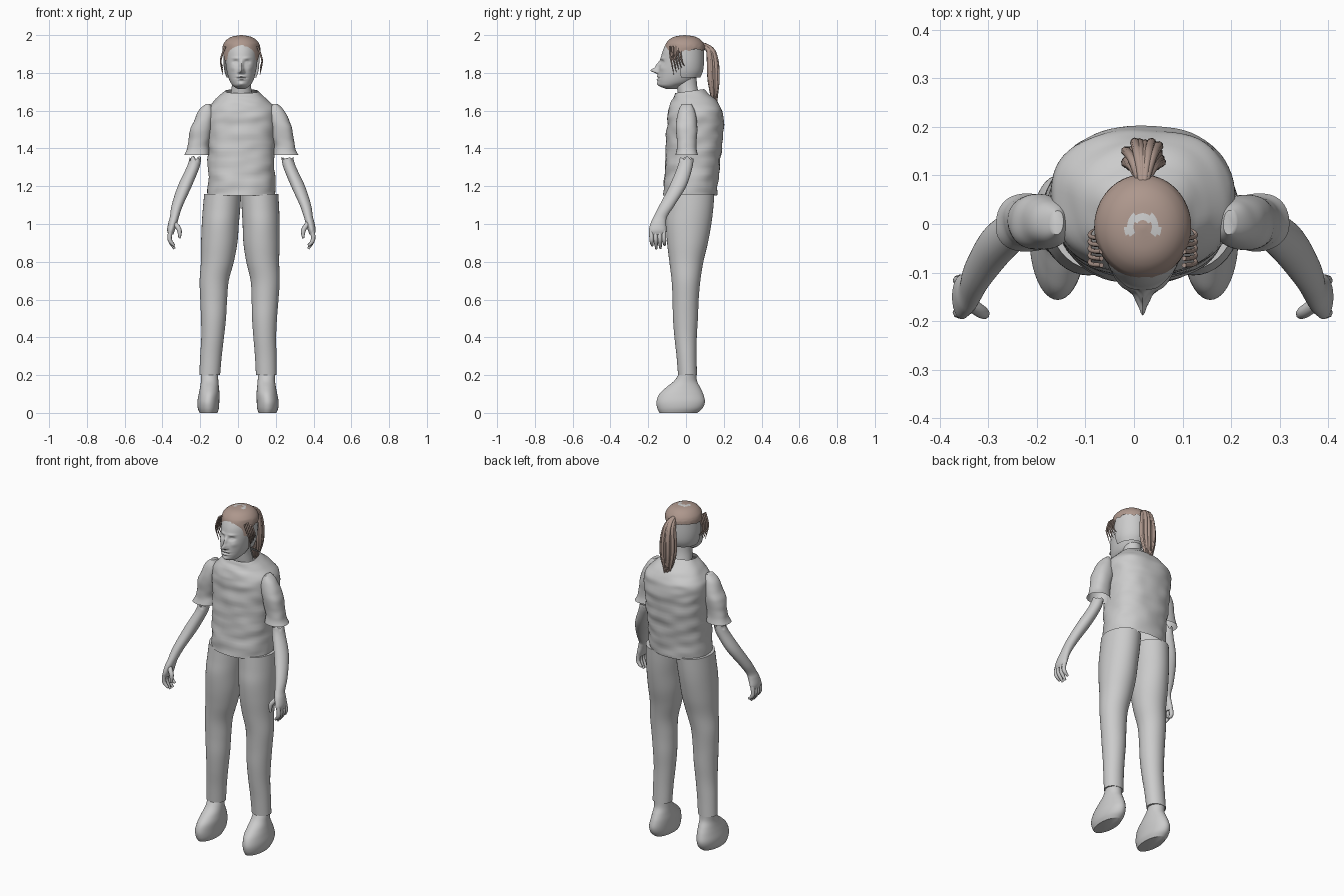
import bpy, bmesh, math, random
from mathutils import Vector, noise

cube = bpy.data.objects.get("Cube")
if cube:
    bpy.data.objects.remove(cube, do_unlink=True)
random.seed(4)
MID = 0.018  # x of the body's centre line


def material(name, rgb):
    m = bpy.data.materials.new(name)
    m.use_nodes = True
    m.diffuse_color = (*rgb, 1)
    m.node_tree.nodes["Principled BSDF"].inputs["Base Color"].default_value = (*rgb, 1)
    return m


GREY = material("plain grey", (0.6, 0.6, 0.6))
HAIR = material("hair brown", (0.42, 0.31, 0.265))


def blend(rows, t):
    """Catmull-Rom through the section rows, t from 0 to 1."""
    f = t * (len(rows) - 1)
    i = min(int(f), len(rows) - 2)
    u = f - i
    a, b, c, d = (rows[max(0, min(len(rows) - 1, i + k))] for k in (-1, 0, 1, 2))
    return [q + 0.5 * u * (r - p + u * (2*p - 5*q + 4*r - s + u * (3*(q - r) + s - p)))
            for p, q, r, s in zip(a, b, c, d)]


def loft(name, rows, mat=GREY, rings=40, segs=40, caps=(True, True), arc=None, shape=None, power=1.0):
    """Skin horizontal sections (z, x, y, half width, half depth)."""
    bm = bmesh.new()
    grid = []
    n = segs + 1 if arc else segs
    for k in range(rings + 1):
        z, x, y, rx, ry = blend(rows, k / rings)
        ring = []
        for j in range(n):
            a = arc[0] + (arc[1] - arc[0]) * j / segs if arc else math.tau * j / segs
            c, s = math.cos(a), math.sin(a)
            p = Vector((x + rx * math.copysign(abs(c) ** power, c),
                        y + ry * math.copysign(abs(s) ** power, s), z))
            ring.append(bm.verts.new(shape(p) if shape else p))
        grid.append(ring)
    for lo, hi in zip(grid, grid[1:]):
        for j in range(segs):
            m = (j + 1) % n
            bm.faces.new((lo[j], lo[m], hi[m], hi[j]))
    if caps[0]:
        bm.faces.new(grid[0][::-1])
    if caps[1]:
        bm.faces.new(grid[-1])
    if rows[-1][0] < rows[0][0]:
        bmesh.ops.reverse_faces(bm, faces=bm.faces)
    me = bpy.data.meshes.new(name)
    bm.to_mesh(me)
    bm.free()
    ob = bpy.data.objects.new(name, me)
    bpy.context.collection.objects.link(ob)
    me.materials.append(mat)
    bpy.ops.object.select_all(action="DESELECT")
    ob.select_set(True)
    bpy.context.view_layer.objects.active = ob
    bpy.ops.object.shade_smooth_by_angle(angle=math.radians(50))
    return ob


def tubes(name, paths, mat):
    """Tapered round strands; each path is a list of (x, y, z, radius)."""
    cu = bpy.data.curves.new(name, "CURVE")
    cu.dimensions = "3D"
    cu.bevel_depth = 1
    cu.bevel_resolution = 2
    cu.resolution_u = 5
    cu.use_fill_caps = True
    for path in paths:
        sp = cu.splines.new("NURBS")
        sp.points.add(len(path) - 1)
        for pt, (x, y, z, r) in zip(sp.points, path):
            pt.co = (x, y, z, 1)
            pt.radius = r
        sp.use_endpoint_u = True
        sp.order_u = 3
    cu.materials.append(mat)
    ob = bpy.data.objects.new(name, cu)
    bpy.context.collection.objects.link(ob)


def wrinkles(amount):
    def shape(p):
        d = amount * noise.noise(Vector((p.x * 11, p.y * 11, p.z * 22)))
        return p + Vector((p.x - MID, p.y, 0)).normalized() * d
    return shape


# Shirt body, with a neckline that dips at the front
def shirt_shape(p):
    lift = max(0, p.z - 1.64) * 6
    q = wrinkles(0.008)(p)
    q.z += lift * 0.35 * (p.y - 0.03)
    return q


loft("shirt", [(1.15, MID, .02, .178, .142), (1.25, MID, .028, .176, .143), (1.38, MID, .04, .178, .148),
               (1.5, MID, .048, .185, .15), (1.58, MID, .05, .188, .147), (1.62, MID, .047, .172, .137),
               (1.655, MID, .04, .142, .115), (1.68, MID, .03, .116, .092), (1.705, MID, .018, .09, .075)],
     rings=56, segs=64, caps=(False, False), shape=shirt_shape, power=0.85)

# Neck
loft("neck", [(1.62, MID, .03, .065, .06), (1.68, MID, .015, .058, .056), (1.74, MID, .004, .05, .054),
              (1.82, MID, .0, .05, .055)], rings=16)

# Facial relief: (side offset, z, width, height, push forward)
RELIEF = [(0, 1.812, .012, .013, .038), (0, 1.838, .009, .022, .018), (.03, 1.857, .015, .009, -.013),
          (.03, 1.856, .009, .005, .007), (.028, 1.878, .02, .006, .005), (.013, 1.803, .006, .006, .01),
          (0, 1.782, .02, .005, .007), (0, 1.765, .018, .005, .007), (0, 1.773, .024, .0025, -.006),
          (0, 1.742, .018, .01, .007), (.045, 1.825, .015, .014, .004)]


def face_shape(p):
    if p.y < -.05:
        side = abs(p.x - MID)
        for dx, z, w, h, push in RELIEF:
            p.y -= push * math.exp(-((side - dx) / w) ** 2 - ((p.z - z) / h) ** 2)
    return p


head = [(1.715, -.105, -.05, .02), (1.73, -.14, -.02, .042), (1.75, -.148, .03, .058), (1.78, -.148, .06, .07),
        (1.82, -.145, .082, .079), (1.87, -.135, .088, .085), (1.92, -.122, .088, .085),
        (1.96, -.1, .078, .072), (1.984, -.065, .05, .045), (1.99, -.02, .01, .01)]
loft("head", [(z, MID, (f + b) / 2, rx, (b - f) / 2) for z, f, b, rx in head],
     rings=110, segs=128, shape=face_shape)

# Plain panel wrapped round the sides and back of the head
loft("head_back_panel", [(1.775, MID, -.01, .078, .085), (1.81, MID, -.01, .09, .1), (1.86, MID, -.01, .095, .105),
                         (1.935, MID, -.01, .093, .104)],
     rings=14, segs=40, caps=(False, False), arc=(-.2, math.pi + .2))


# Hair cap: longer at the temples, ragged along the rim
def hair_shape(p):
    low = max(0, (1.955 - p.z) / .035)
    p.z -= low * (.055 * math.exp(-((p.y + .065) / .025) ** 2) + .012 * noise.noise(p * 70))
    return p


cap = loft("hair_cap", [(1.92, MID, -.006, .1, .108), (1.94, MID, -.006, .099, .106), (1.96, MID, -.006, .091, .097),
                        (1.98, MID, -.006, .072, .078), (1.993, MID, -.006, .045, .05), (2.0, MID, -.006, .004, .004)],
           mat=HAIR, rings=36, segs=72, caps=(False, True), shape=hair_shape)
# Bare crescent on the crown
cap.data.materials.append(GREY)
for f in cap.data.polygons:
    dx, dy = f.center.x - MID, f.center.y + .012
    if .02 < math.hypot(dx, dy) < .036 and dy > -.012 and f.center.z > 1.97:
        f.material_index = 1

# Loose strands beside the face
strands = []
for s in (-1, 1):
    for k in range(5):
        y = -.085 + .014 * k
        strands.append([(MID + s * .085, y, 1.94, .005), (MID + s * .106, y, 1.89, .005),
                        (MID + s * .112, y + .01, 1.85, .004), (MID + s * .098, y + .02, 1.79 + .012 * k, .001)])
tubes("side_strands", strands, HAIR)

# Ponytail: gathered root, spread in the middle, pointed tip
tail = []
for k in range(34):
    u, v = random.uniform(-1, 1), random.uniform(-1, 1)
    tail.append([(MID + .008 * u, .085, 1.945 + .012 * v, .006), (MID + .02 * u, .128 + .014 * v, 1.94, .01),
                 (MID + .036 * u, .142 + .026 * v, 1.86, .01), (MID + .04 * u, .144 + .027 * v, 1.77, .01),
                 (MID + .028 * u, .148 + .018 * v, 1.7, .008),
                 (MID + .016 * u, .148 + .013 * v, random.uniform(1.62, 1.67), .002)])
tubes("ponytail", tail, HAIR)


def sided(rows, s, mid=MID):
    return [(z, mid + s * dx, y, rx, ry) for z, dx, y, rx, ry in rows]


for s, side in ((-1, "right"), (1, "left")):
    # Short sleeve with a flared open cuff
    loft(side + "_sleeve", sided([(1.635, .178, .003, .012, .025), (1.6, .186, .003, .04, .043),
                                  (1.55, .2, .003, .052, .054), (1.5, .213, .004, .057, .057),
                                  (1.44, .225, .004, .056, .052), (1.4, .231, .004, .056, .052),
                                  (1.365, .237, .003, .066, .06)], s),
         caps=(True, False), shape=wrinkles(.006), power=0.9)

    # Bare forearm with a ragged upper edge
    def ragged(p):
        if p.z > 1.335:
            p.z += .022 * noise.noise(p * 60)
        return p
    loft(side + "_forearm", sided([(1.35, .243, .004, .03, .036), (1.3, .256, -.006, .034, .04),
                                   (1.2, .3, -.043, .037, .045), (1.1, .339, -.1, .03, .04),
                                   (1.04, .354, -.135, .024, .036), (1.01, .362, -.145, .024, .04),
                                   (.97, .372, -.15, .021, .046), (.945, .374, -.15, .014, .042)], s),
         caps=(False, True), shape=ragged)
    # Four curled fingers and a thumb
    fingers = []
    for k in range(4):
        y = -.183 + .022 * k
        tip = .885 - .018 * math.sin(k * 1.1)
        fingers.append([(MID + s * .374, y, .965, .012), (MID + s * .383, y, .93, .012),
                        (MID + s * .374, y + .002, .9, .011), (MID + s * .354, y + .004, tip, .006)])
    fingers.append([(MID + s * .362, -.16, 1.01, .014), (MID + s * .335, -.18, .985, .014),
                    (MID + s * .324, -.186, .955, .012), (MID + s * .328, -.188, .925, .006)])
    tubes(side + "_fingers", fingers, GREY)

    # Trouser leg
    leg = [(1.16, .098, .028, .098, .122), (1.08, .103, .022, .099, .122), (1.0, .108, .014, .098, .12),
           (.9, .112, .008, .096, .108), (.8, .12, .002, .087, .09), (.7, .135, 0, .077, .076),
           (.6, .136, -.002, .071, .069), (.5, .135, -.003, .066, .066), (.4, .138, -.002, .06, .059),
           (.3, .145, .003, .057, .053), (.2, .15, .008, .055, .05)]
    rows = [(z, MID * (z - .2) + s * dx, y, rx, ry) for z, dx, y, rx, ry in leg]
    loft(side + "_trouser_leg", rows, rings=60, caps=(True, True))

    # Rounded shoe
    loft(side + "_shoe", sided([(.21, .152, .01, .045, .045), (.17, .15, -.002, .046, .06),
                                (.135, .151, -.015, .05, .09), (.1, .153, -.025, .055, .116),
                                (.06, .157, -.028, .058, .128), (.025, .157, -.032, .056, .12),
                                (0, .156, -.04, .047, .1)], s, 0), rings=30)
